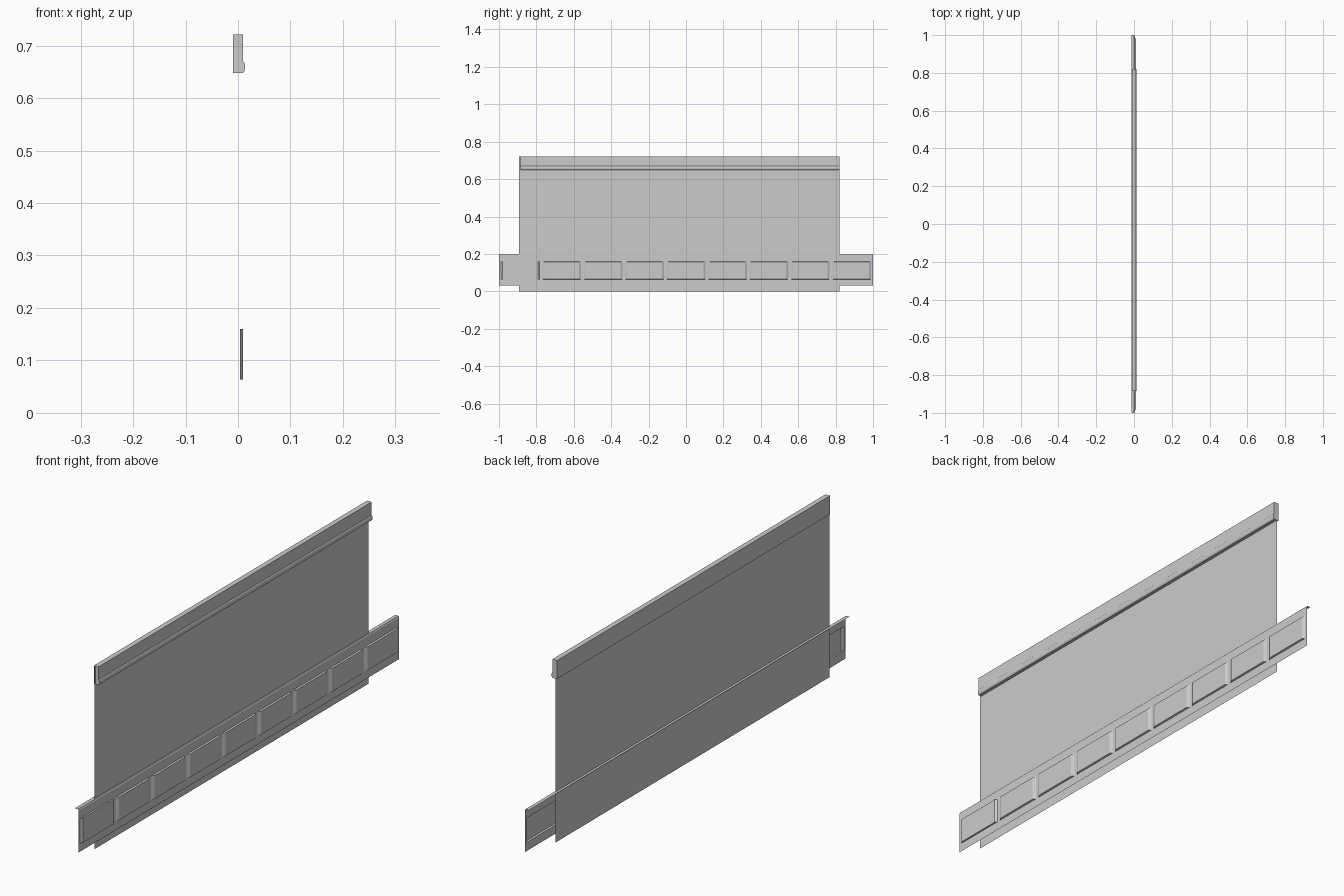
import bpy, bmesh

if "Cube" in bpy.data.objects:
    bpy.data.objects.remove(bpy.data.objects["Cube"])


def finish(name, bm):
    me = bpy.data.meshes.new(name)
    bm.to_mesh(me)
    bm.free()
    ob = bpy.data.objects.new(name, me)
    bpy.context.collection.objects.link(ob)
    return ob


def sweep(name, profile, y0, y1, closed):
    """Extrude an (x, z) profile along y; closed profiles get end caps."""
    bm = bmesh.new()
    a, b = [[bm.verts.new((x, y, z)) for x, z in profile] for y in (y0, y1)]
    n = len(profile)
    for i in range(n if closed else n - 1):
        j = (i + 1) % n
        bm.faces.new((a[i], b[i], b[j], a[j]))
    if closed:
        bm.faces.new(a)
        bm.faces.new(b[::-1])
        bmesh.ops.recalc_face_normals(bm, faces=bm.faces)
    return finish(name, bm)


# Thin wall sheet
sweep("wall_sheet", [(-.003, .72), (-.003, 0)], -.892, .82, False)

# Top moulding with a rounded bead along its lower edge
sweep("top_moulding", [(-.01, .648), (.009, .648), (.012, .651), (.0135, .656),
                       (.0135, .663), (.012, .668), (.01, .67), (.01, .721),
                       (-.01, .721)], -.884, .82, True)

# Ledge on top of the panelling, reaching back through the wall
sweep("panel_ledge", [(-.0135, .2), (.001, .2), (.0035, .195)], -1, 1, False)

# Panelling sheet: one strip grid whose nine panel cells are pushed forward
PITCH, HALF = .2215, .104
X0, X1 = .0035, .01
ys = [-1]
for i in range(9):
    c = (i - 4) * PITCH
    ys += [c - HALF, c + HALF]
ys.append(1)
zs = [.03, .064, .16, .195]
bm = bmesh.new()
grid = [[bm.verts.new((X0, y, z)) for z in zs] for y in ys]
panels = []
for i in range(len(ys) - 1):
    for k in range(3):
        f = bm.faces.new((grid[i][k], grid[i + 1][k], grid[i + 1][k + 1], grid[i][k + 1]))
        if k == 1 and i % 2 == 1:
            panels.append(f)
for f in panels:
    c = f.calc_center_median()
    bmesh.ops.inset_individual(bm, faces=[f], thickness=.003)
    for v in f.verts:
        v.co.x = X1
        v.co.y += .009 if v.co.y < c.y else -.009
finish("raised_panelling", bm)
